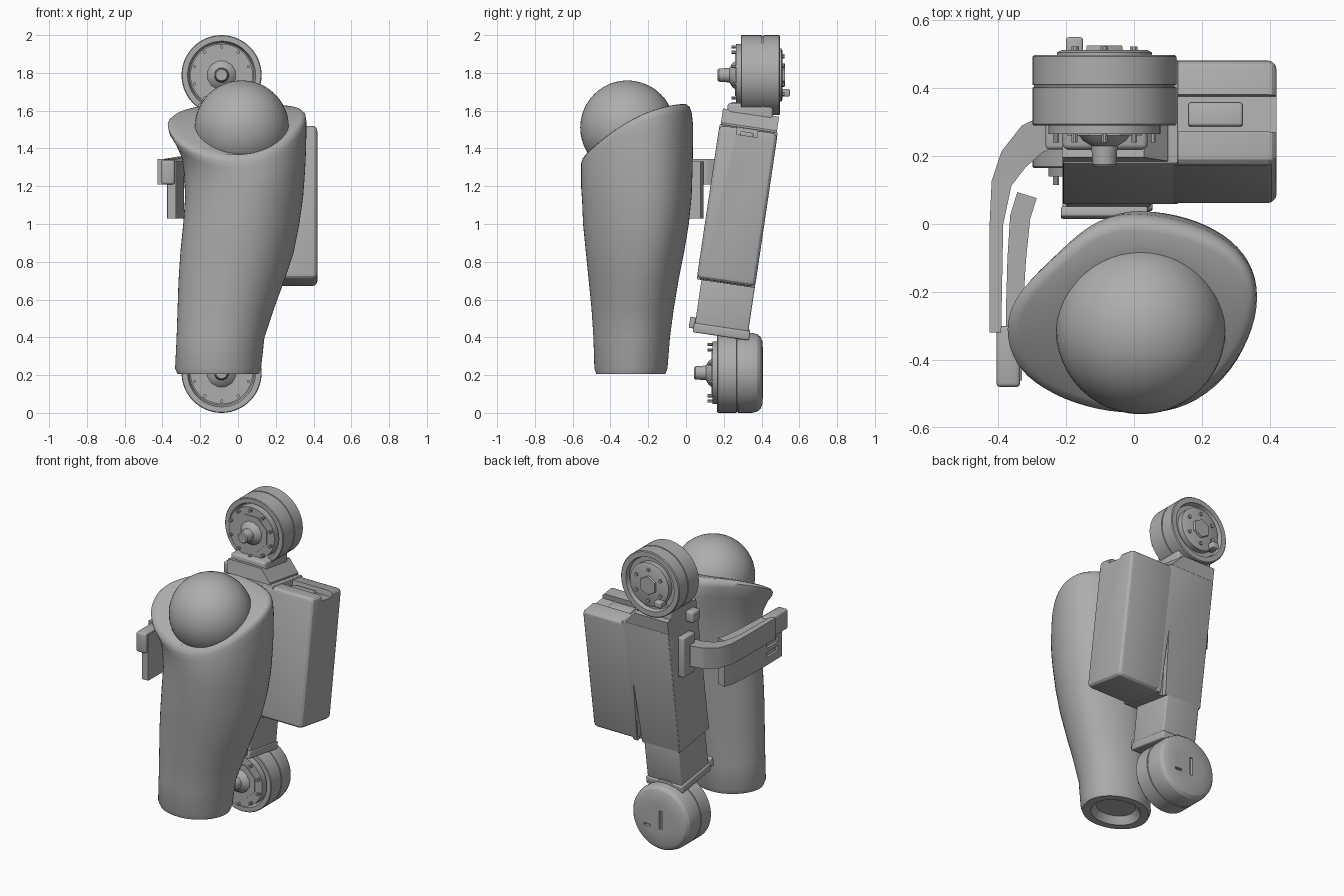
import bpy, bmesh, math
from mathutils import Vector, Matrix

old = bpy.data.objects.get("Cube")
if old:
    bpy.data.objects.remove(old, do_unlink=True)

grey = bpy.data.materials.new("plain_grey")
grey.use_nodes = True
grey.diffuse_color = (0.42, 0.42, 0.42, 1)
grey.node_tree.nodes["Principled BSDF"].inputs["Base Color"].default_value = (0.42, 0.42, 0.42, 1)

LEAN = Matrix.Rotation(math.radians(-8.4), 4, "X")
PIVOT = Vector((0, 0.272, 1.10))


def shade(ob, angle):
    bpy.ops.object.select_all(action="DESELECT")
    ob.select_set(True)
    bpy.context.view_layer.objects.active = ob
    bpy.ops.object.shade_smooth_by_angle(angle=math.radians(angle))


def finish(name, bm, smooth=35):
    bmesh.ops.recalc_face_normals(bm, faces=bm.faces)
    me = bpy.data.meshes.new(name)
    bm.to_mesh(me)
    bm.free()
    ob = bpy.data.objects.new(name, me)
    bpy.context.collection.objects.link(ob)
    me.materials.append(grey)
    shade(ob, smooth)
    return ob


def box(name, lo, hi, bevel=0.008, lean=False):
    """Box between two corners; leaning boxes use the tilted local frame."""
    lo, hi = Vector(lo), Vector(hi)
    bm = bmesh.new()
    bmesh.ops.create_cube(bm, size=1)
    for v in bm.verts:
        v.co = (lo + hi) / 2 + Vector(a * b for a, b in zip(v.co, hi - lo))
    if bevel:
        bmesh.ops.bevel(bm, geom=bm.edges[:], offset=bevel, segments=3,
                        profile=0.5, affect="EDGES")
    if lean:
        bm.transform(Matrix.Translation(PIVOT) @ LEAN)
    return finish(name, bm)


def loft(name, rings, smooth=35):
    bm = bmesh.new()
    rows = [[bm.verts.new(p) for p in ring] for ring in rings]
    n = len(rows[0])
    for a, b in zip(rows, rows[1:]):
        for i in range(n):
            j = (i + 1) % n
            bm.faces.new((a[i], a[j], b[j], b[i]))
    bm.faces.new(rows[0])
    bm.faces.new(rows[-1])
    return finish(name, bm, smooth)


def lathe(name, profile, x, z, n=64):
    """Turn (radius, y) pairs about an axis along y."""
    turn = [2 * math.pi * (i + 0.5) / n for i in range(n)]
    return loft(name, [[(x + r * math.cos(t), y, z + r * math.sin(t)) for t in turn]
                       for r, y in profile])


def cut(target, cutter):
    """Subtract the cutter for good, then redo the shading."""
    mod = target.modifiers.new("cut", "BOOLEAN")
    mod.operation = "DIFFERENCE"
    mod.solver = "EXACT"
    mod.object = cutter
    bpy.context.view_layer.objects.active = target
    bpy.ops.object.modifier_apply(modifier="cut")
    bpy.data.objects.remove(cutter, do_unlink=True)
    shade(target, 25)


def strip(name, path, z0, z1):
    """Curved upright band following (x, y, z shift, thickness) points."""
    rings = []
    for i, p in enumerate(path):
        a, b = path[max(i - 1, 0)], path[min(i + 1, len(path) - 1)]
        d = Vector((b[0] - a[0], b[1] - a[1])).normalized() * p[3] / 2
        rings.append([(p[0] - s * d.y, p[1] + s * d.x, z + p[2])
                      for s, z in ((-1, z0), (1, z0), (1, z1), (-1, z1))])
    return loft(name, rings, 25)


# Thigh shell: rows of height, x range, y range
ROWS = [(0.205, -0.32, 0.11, -0.475, -0.11), (0.235, -0.333, 0.122, -0.485, -0.098),
        (0.4, -0.325, 0.14, -0.49, -0.085), (0.55, -0.32, 0.19, -0.50, -0.065),
        (0.7, -0.315, 0.245, -0.515, -0.04), (0.85, -0.305, 0.295, -0.53, -0.01),
        (1.0, -0.29, 0.325, -0.545, 0.015), (1.15, -0.28, 0.345, -0.55, 0.03),
        (1.3, -0.285, 0.355, -0.555, 0.035), (1.42, -0.30, 0.36, -0.555, 0.037),
        (1.52, -0.335, 0.362, -0.555, 0.038), (1.59, -0.367, 0.362, -0.555, 0.03),
        (1.62, -0.372, 0.358, -0.55, 0.02), (1.635, -0.36, 0.345, -0.54, 0.0),
        (1.637, -0.34, 0.33, -0.53, -0.02)]
BALL = Vector((0.02, -0.31, 1.51))
TURN = [2 * math.pi * i / 64 for i in range(64)]


def rim(y):
    u = min(max((y + 0.555) / 0.58, 0), 1)
    return 1.34 + 0.29 * (1 - (1 - u) ** 2)


def section(row, k=1.0):
    """Oval, flattened at the back right and skewed towards the top."""
    z, x0, x1, y0, y1 = row
    pts = []
    for t in TURN:
        c, s = math.cos(t), math.sin(t)
        grow = min(1, z)
        e = 2 - 0.5 * max(0, math.cos(t - 2.3)) ** 4 * grow
        r = k * (abs(c) ** e + abs(s) ** e) ** (-1 / e)
        y = (y0 + y1) / 2 + r * s * (y1 - y0) / 2 + 0.045 * grow * c * (1 - s * s)
        h = z if z < 1.1 else 1.1 + (z - 1.1) / 0.53 * (rim(y) - 1.1)
        pts.append(((x0 + x1) / 2 + r * c * (x1 - x0) / 2, y, h))
    return pts


seat = [(BALL.x + 0.22 * math.cos(t), BALL.y + 0.22 * math.sin(t),
         rim(BALL.y + 0.22 * math.sin(t)) - 0.005) for t in TURN]
under = [(x, y, 0.25) for x, y, _ in section(ROWS[0], 0.6)]
loft("thigh_shell", [under, section(ROWS[0], 0.75)] + [section(r) for r in ROWS] + [seat], 50)

# Hip ball
bm = bmesh.new()
bmesh.ops.create_uvsphere(bm, u_segments=48, v_segments=24, radius=0.25)
bm.transform(Matrix.Translation(BALL))
finish("hip_ball", bm)

# Leaning column and side pack
column = box("column", (-0.21, -0.155, -0.42), (0.13, 0.155, 0.41), 0.006, True)
pack = box("side_pack", (0.09, -0.156, -0.415), (0.42, 0.156, 0.405), 0.028, True)
cut(pack, box("pack_channel_cutter", (0.0, -0.06, 0.37), (0.5, 0.05, 0.6), 0, True))
box("pack_handle", (0.16, -0.04, 0.36), (0.32, 0.03, 0.39), 0.008, True)

# Tapered seam in the back of the column
groove = [[(0.06, y, -0.44), (0.10, y, -0.44), (0.085, y, 0.0)] for y in (0.125, 0.2)]
cut(column, loft("seam_cutter", [[PIVOT + LEAN @ Vector(p) for p in r] for r in groove]))

# Column head with a shoulder falling to the pack, bracket and lower link
head = [[(-0.21, y, 0.36), (0.1, y, 0.36), (0.1, y, 0.42), (0.03, y, 0.495), (-0.21, y, 0.495)]
        for y in (-0.15, 0.15)]
loft("column_head", [[PIVOT + LEAN @ Vector(p) for p in r] for r in head])
box("upper_bracket", (-0.21, 0.22, 1.5), (0.04, 0.46, 1.64), 0.015)
box("bracket_lug", (-0.26, 0.22, 1.5), (-0.2, 0.3, 1.57), 0.01)
box("lower_link", (-0.2, -0.13, -0.68), (0.05, 0.155, -0.40), 0.01, True)
box("ankle_flange", (-0.21, -0.135, -0.70), (0.055, 0.165, -0.65), 0.008, True)
box("ankle_front_lip", (-0.215, -0.16, -0.68), (0.04, -0.13, -0.62), 0.006, True)
lathe("ankle_mount", [(0.1, 0.2), (0.1, 0.34)], -0.087, 0.35, 8)

# Motors
MX = -0.087


def motor(tag, z, y, profile):
    """Dished front face, outer wall, hub parts and a circle of pins."""
    front = [(0.14, y + 0.03), (0.17, y + 0.03), (0.18, y), (0.208, y), (0.212, y + 0.004)]
    body = lathe(tag + "_body", front + profile, MX, z)
    lathe(tag + "_ring", [(0.15, y - 0.025), (0.165, y - 0.025), (0.165, y + 0.04)], MX, z)
    lathe(tag + "_octagon", [(0.12, y - 0.03), (0.12, y + 0.05)], MX, z, 8)
    lathe(tag + "_hub", [(0.03, y - 0.122), (0.036, y - 0.115), (0.04, y - 0.06),
                         (0.065, y - 0.045), (0.085, y - 0.02), (0.085, y + 0.03)], MX, z, 12)
    for i in range(10):
        t = 2 * math.pi * (i + 0.5) / 10
        lathe(tag + "_pin", [(0.009, y - 0.05), (0.009, y + 0.02)],
              MX + 0.15 * math.cos(t), z + 0.15 * math.sin(t), 8)
    return body


motor("hip_motor", 1.788, 0.29,
      [(0.212, 0.402), (0.207, 0.403), (0.207, 0.409), (0.212, 0.41),
       (0.212, 0.493), (0.207, 0.498), (0.175, 0.498), (0.168, 0.47)])
ankle = motor("ankle_motor", 0.212, 0.165,
              [(0.212, 0.268), (0.207, 0.269), (0.207, 0.275), (0.212, 0.276),
               (0.212, 0.35), (0.205, 0.378), (0.19, 0.395), (0.165, 0.405), (0.1, 0.408)])

# Slots in the ankle motor cap
cut(ankle, box("cap_slot_cutter", (-0.11, 0.39, 0.15), (-0.09, 0.5, 0.27), 0))
cut(ankle, box("cap_slit_cutter", (-0.03, 0.39, 0.15), (0.02, 0.5, 0.165), 0))

# Back plate of the hip motor
lathe("hip_back_plate", [(0.14, 0.46), (0.14, 0.505), (0.125, 0.512)], MX, 1.788)
lathe("hip_back_hexagon", [(0.065, 0.5), (0.06, 0.525)], MX, 1.788, 6)
for i in range(6):
    t = math.pi * (i + 0.5) / 3
    lathe("hip_back_bolt", [(0.012, 0.5), (0.012, 0.522)],
          MX + 0.1 * math.cos(t), 1.788 + 0.1 * math.sin(t), 8)
box("hip_cable_plug", (-0.2, 0.48, 1.675), (-0.15, 0.55, 1.715), 0.008)

# Strap arm and padded side plate
box("strap_mount", (-0.25, 0.26, 1.17), (-0.2, 0.38, 1.43), 0.01)
strip("strap_arm", [(-0.235, 0.28, 0.02, 0.1), (-0.30, 0.25, 0.01, 0.1),
                    (-0.355, 0.19, 0, 0.085), (-0.39, 0.12, 0, 0.06),
                    (-0.405, 0.0, 0, 0.04), (-0.408, -0.32, 0, 0.034)], 1.21, 1.345)
pad = strip("side_plate", [(-0.315, 0.085, 0, 0.06), (-0.335, 0.02, 0, 0.06),
                           (-0.345, -0.1, 0, 0.055), (-0.352, -0.25, 0, 0.05),
                           (-0.352, -0.46, 0, 0.045)], 1.03, 1.33)
box("strap_end_pad", (-0.405, -0.48, 1.21), (-0.335, -0.3, 1.34), 0.012)
for low in (1.08, 1.14):
    cut(pad, box("plate_slot_cutter", (-0.5, -0.42, low), (-0.36, -0.3, low + 0.035), 0))
